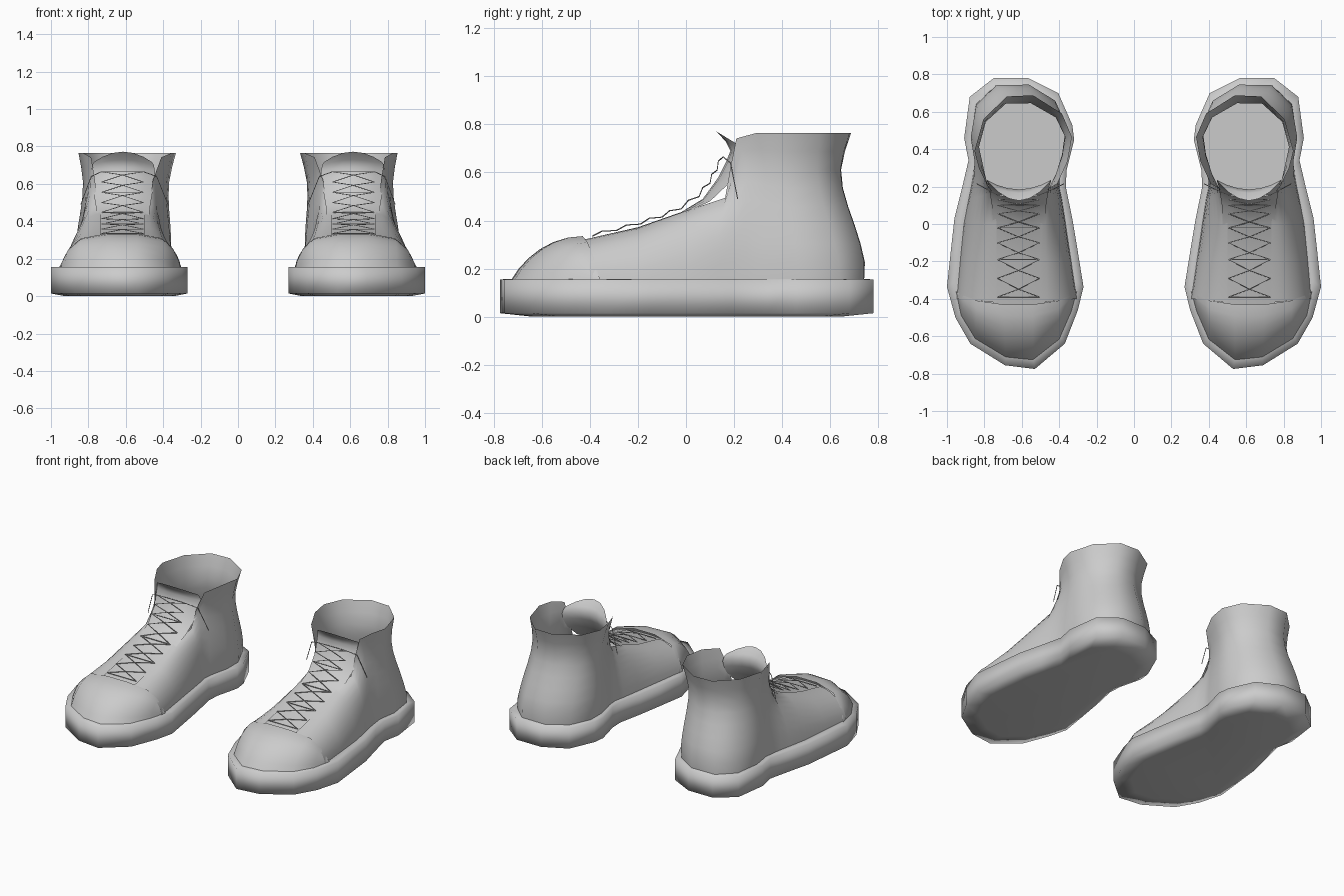
import bpy, bmesh, math
from mathutils import Vector

if "Cube" in bpy.data.objects:
    bpy.data.objects.remove(bpy.data.objects["Cube"])

grey = bpy.data.materials.new("plain grey")
grey.diffuse_color = (0.6, 0.6, 0.6, 1)
grey.use_nodes = True
grey.node_tree.nodes["Principled BSDF"].inputs["Base Color"].default_value = grey.diffuse_color


def finish(name, bm, smooth=True):
    """Turn a bmesh into an object mirrored into a left and right shoe."""
    me = bpy.data.meshes.new(name)
    bm.to_mesh(me)
    bm.free()
    me.materials.append(grey)
    for p in me.polygons:
        p.use_smooth = smooth
    ob = bpy.data.objects.new(name, me)
    bpy.context.collection.objects.link(ob)
    ob.modifiers.new("pair", 'MIRROR').use_mirror_merge = False
    return ob


def sheet(name, cols, closed=False, cap=False):
    """Skin a list of equal-length point columns."""
    bm = bmesh.new()
    vs = [[bm.verts.new(p) for p in c] for c in cols]
    n = len(vs)
    for i in range(n if closed else n - 1):
        a, b = vs[i], vs[(i + 1) % n]
        for j in range(len(a) - 1):
            bm.faces.new((a[j], b[j], b[j + 1], a[j + 1]))
    if cap:
        bm.faces.new([c[0] for c in reversed(vs)])
    return finish(name, bm)


def lerp(a, b, t):
    return a + (b - a) * t


def table(keys, t):
    for (a, u), (b, v) in zip(keys, keys[1:]):
        if t <= b:
            return lerp(u, v, (t - a) / (b - a))
    return keys[-1][1]


# Sole: outline counterclockwise from the toe
outline = [(.53, -.775), (.69, -.755), (.875, -.64), (.955, -.5), (1, -.336),
           (.98, -.15), (.96, .03), (.92, .19), (.885, .34), (.908, .46),
           (.878, .68), (.75, .78), (.565, .78), (.405, .70), (.33, .53),
           (.32, .45), (.36, .29), (.365, .2), (.33, .03), (.30, -.15),
           (.27, -.336), (.30, -.46), (.37, -.64)]


def toward_middle(p, k):
    return lerp(.625, p[0], k), p[1] * (k + .03)


# Rounded sole wall with a smooth ledge on top
sheet("sole", [[(*toward_middle(p, .8), 0), (*p, .014), (*p, .155),
                (*toward_middle(p, .88), .157)] for p in outline],
      closed=True, cap=True)

# Flat floor inside the shoe
bm = bmesh.new()
bm.faces.new([bm.verts.new((*toward_middle(p, .88), .157)) for p in outline])
finish("insole", bm, smooth=False)

# Quarters and heel: bottom x, y, top x, y, z, arch weight (1 = vamp, 0 = ankle)
quarters = [(.948, -.40, .735, -.42, .322, 1), (.93, -.2, .735, -.2, .37, 1),
            (.91, 0, .735, 0, .44, 1), (.885, .13, .75, .165, .495, .9),
            (.87, .2, .765, .185, .62, .6), (.86, .26, .785, .21, .742, .35),
            (.85, .34, .828, .295, .765, .1), (.87, .47, .853, .39, .765, 0),
            (.845, .64, .805, .56, .765, 0), (.74, .74, .68, .682, .765, 0),
            (.565, .742, .54, .688, .765, 0), (.43, .66, .385, .59, .765, 0),
            (.365, .52, .332, .465, .765, 0), (.365, .40, .355, .335, .765, .05),
            (.395, .27, .41, .215, .742, .3), (.40, .2, .455, .19, .62, .6),
            (.385, .13, .475, .165, .495, .9), (.365, 0, .50, 0, .44, 1),
            (.335, -.2, .50, -.2, .37, 1), (.305, -.40, .50, -.42, .322, 1)]
waist = [(0, 0), (.15, .012), (.35, -.015), (.5, -.04), (.7, -.065), (.85, -.04), (1, 0)]
STEPS = 8
cols = []
for bx, by, tx, ty, tz, w in quarters:
    col = []
    for k in range(STEPS + 1):
        s = k / STEPS
        f = lerp(s, 1 - math.cos(s * math.pi / 2), w * .85)
        g = lerp(s, math.sin(s * math.pi / 2), w)
        x, y, z = lerp(bx, tx, f), lerp(by, ty, f), lerp(.15, tz, g)
        out = Vector((x - .6, y - .42)).normalized() * table(waist, s) * (1 - w)
        col.append((x + out.x * .5, y + out.y, z))
    cols.append(col)
sheet("upper", cols)

# Toe cap: swept from the toe outline up to an arched rear edge (x, y, z)
toe = [(.305, -.36), (.335, -.47), (.40, -.62), (.54, -.73),
       (.685, -.715), (.85, -.615), (.925, -.49), (.952, -.36)]
arch = [(.305, -.36, .16), (.345, -.385, .25), (.405, -.41, .309), (.54, -.43, .335),
        (.70, -.43, .335), (.84, -.41, .309), (.905, -.385, .25), (.952, -.36, .16)]
cols = []
for (bx, by), (tx, ty, tz) in zip(toe, arch):
    col = []
    for k in range(7):
        s = k / 6
        f = lerp(s, 1 - math.cos(s * math.pi / 2), .45)
        col.append((lerp(bx, tx, f), lerp(by, ty, f),
                    lerp(.15, tz, math.sin(s * math.pi / 2))))
    cols.append(col)
sheet("toe_cap", cols)

# Tongue: y, z, half width, wrap of the sides to the back, drop of the sides
tongue = [(-.45, .315, .14, 0, .01), (-.2, .372, .14, 0, .01), (-.02, .435, .14, 0, .01),
          (.07, .49, .145, .03, .01), (.135, .58, .16, .06, .01),
          (.165, .64, .17, .06, .01), (.185, .69, .17, .05, .02),
          (.165, .73, .165, .06, .03), (.125, .772, .155, .09, .055)]
cols = []
for u in (-1, -.7, -.35, 0, .35, .7, 1):
    cols.append([(.615 + u * hw, y + back * u * u, z - drop * u * u)
                 for y, z, hw, back, drop in tongue])
sheet("tongue", cols)

# Laces: straight bars and crossings up the throat, plus loose ends
bm = bmesh.new()


def lace(a, b, r=.0025):
    a, b = Vector(a), Vector(b)
    d = (b - a).normalized()
    s = d.cross(Vector((0, -.6, .8))).normalized() * r
    t = s.cross(d).normalized() * r
    rings = [[bm.verts.new(p + q) for q in (s, t, -s, -t)] for p in (a, b)]
    for i in range(4):
        j = (i + 1) % 4
        bm.faces.new((rings[0][i], rings[0][j], rings[1][j], rings[1][i]))
    bm.faces.new(rings[0][::-1])
    bm.faces.new(rings[1])


rows = [(-.39, .335), (-.29, .358), (-.19, .385), (-.10, .414), (-.02, .448),
        (.055, .50), (.10, .555), (.13, .61), (.155, .665)]
L, R, MID = .505, .73, .6175
for i, (y, z) in enumerate(rows):
    if i % 2 == 0:
        lace((L, y, z), (R, y, z))
    if i + 1 < len(rows):
        y2, z2 = rows[i + 1]
        crest = (MID, (y + y2) / 2 - .008, (z + z2) / 2 + .01)
        for a, b in ((L, R), (R, L)):
            lace((a, y, z), crest)
            lace(crest, (b, y2, z2))
for x0, x1, x2 in ((R, .785, .84), (L, .435, .375)):
    lace((x0, .155, .665), (x1, .185, .64))
    lace((x1, .185, .64), (x2, .215, .49))
bmesh.ops.recalc_face_normals(bm, faces=bm.faces)
finish("laces", bm, smooth=False)
